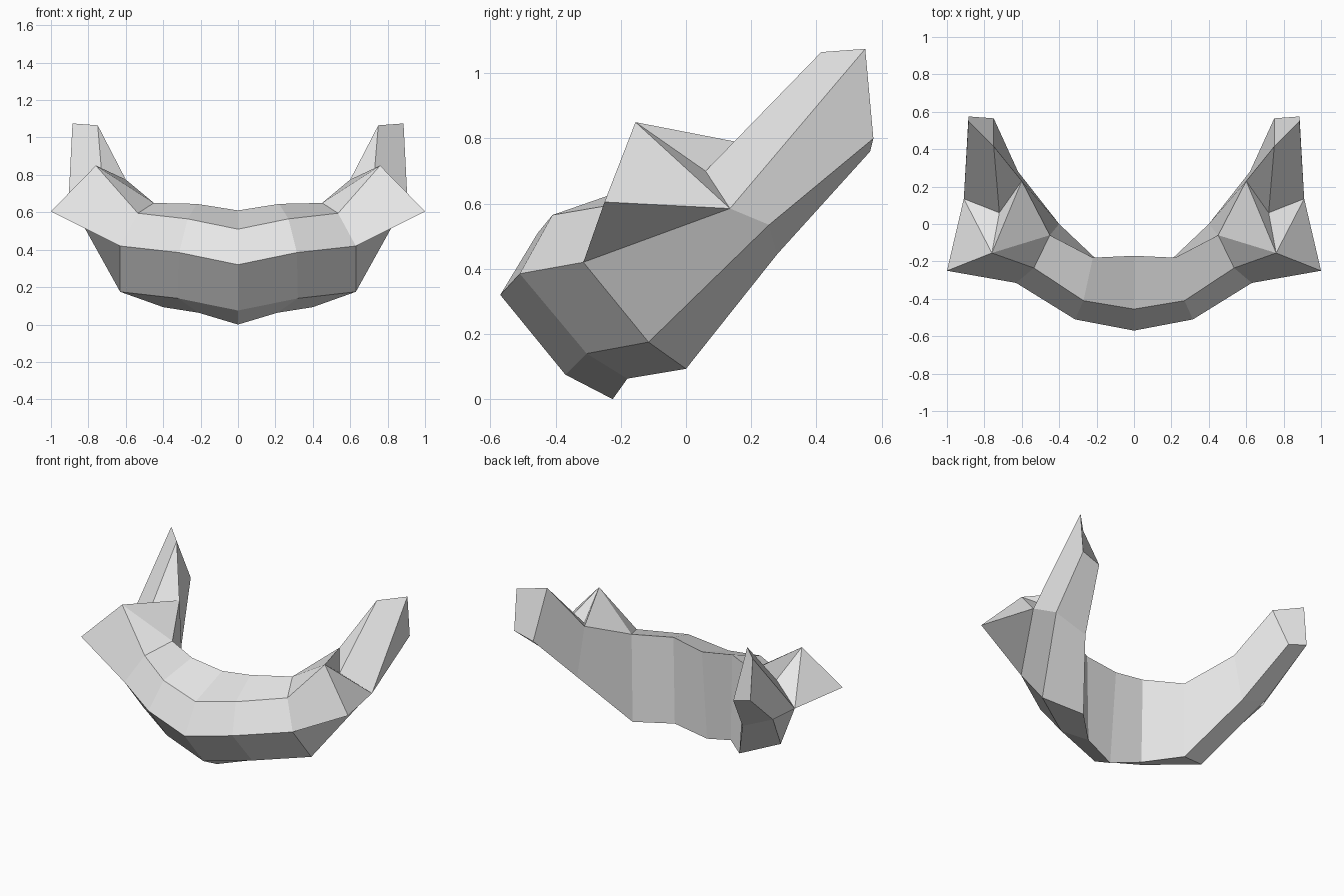
import bpy, bmesh

if "Cube" in bpy.data.objects:
    bpy.data.objects.remove(bpy.data.objects["Cube"], do_unlink=True)

# Bone colour
bone = bpy.data.materials.new("bone_grey")
bone.use_nodes = True
colour = (0.8, 0.8, 0.8, 1)
bone.diffuse_color = colour
bone.node_tree.nodes["Principled BSDF"].inputs["Base Color"].default_value = colour

# Left half cross-sections, each: inner rim, upper front, ridge, lower front, bottom
chin = [(0, -.17, .61), (0, -.455, .51), (0, -.57, .32), (0, -.37, .075), (0, -.225, 0)]
front = [(.22, -.18, .645), (.27, -.41, .565), (.315, -.51, .385), (.32, -.305, .14), (.21, -.18, .063)]
cheek = [(.45, -.06, .65), (.535, -.235, .595), (.63, -.315, .42), (.63, -.115, .175), (.4, 0, .093)]
hinge = [(.6, .23, .775), (.72, .06, .7), (.91, .135, .585), (.83, .255, .535), (.62, .28, .445)]
# The rear arm ends in four corners
arm_end = [(.75, .415, 1.065), (.885, .55, 1.075), (.885, .575, .8), (.75, .565, .76)]

bm = bmesh.new()


def ring(points):
    return [bm.verts.new(p) for p in points]


def bridge(a, b, strips):
    for i in strips:
        j = (i + 1) % 5
        verts = list(dict.fromkeys((a[i], a[j], b[j], b[i])))
        bm.faces.new(verts)


rings = [ring(s) for s in (chin, front, cheek, hinge)]
end = ring(arm_end)

# Curved body, then lower cheek and arm
bridge(rings[0], rings[1], range(5))
bridge(rings[1], rings[2], range(5))
bridge(rings[2], rings[3], (3, 2, 4))
bridge(rings[3], [end[0]] + end, range(5))
bm.faces.new(end)

# Pointed flare rising between the cheek and hinge
inner, upper, ridge = rings[2][:3]
back_in, back_mid, back_out = rings[3][:3]
# The outer strip is split so that the flare can spread from its upper edge
peak, tip = ring([(.76, -.155, .85), (1, -.25, .605)])
for face in ((inner, back_in, peak), (inner, peak, upper),
             (upper, peak, tip, ridge), (tip, back_out, ridge),
             (peak, back_in, back_mid), (peak, back_mid, back_out),
             (peak, back_out, tip)):
    bm.faces.new(face)

# Mirror across the middle and weld the seam
bmesh.ops.mirror(bm, geom=bm.verts[:] + bm.edges[:] + bm.faces[:],
                 axis='X', merge_dist=0.001)
bmesh.ops.remove_doubles(bm, verts=bm.verts[:], dist=0.001)
bmesh.ops.recalc_face_normals(bm, faces=bm.faces[:])

mesh = bpy.data.meshes.new("lower_jaw")
bm.to_mesh(mesh)
bm.free()
mesh.materials.append(bone)
jaw = bpy.data.objects.new("lower_jaw", mesh)
bpy.context.collection.objects.link(jaw)
